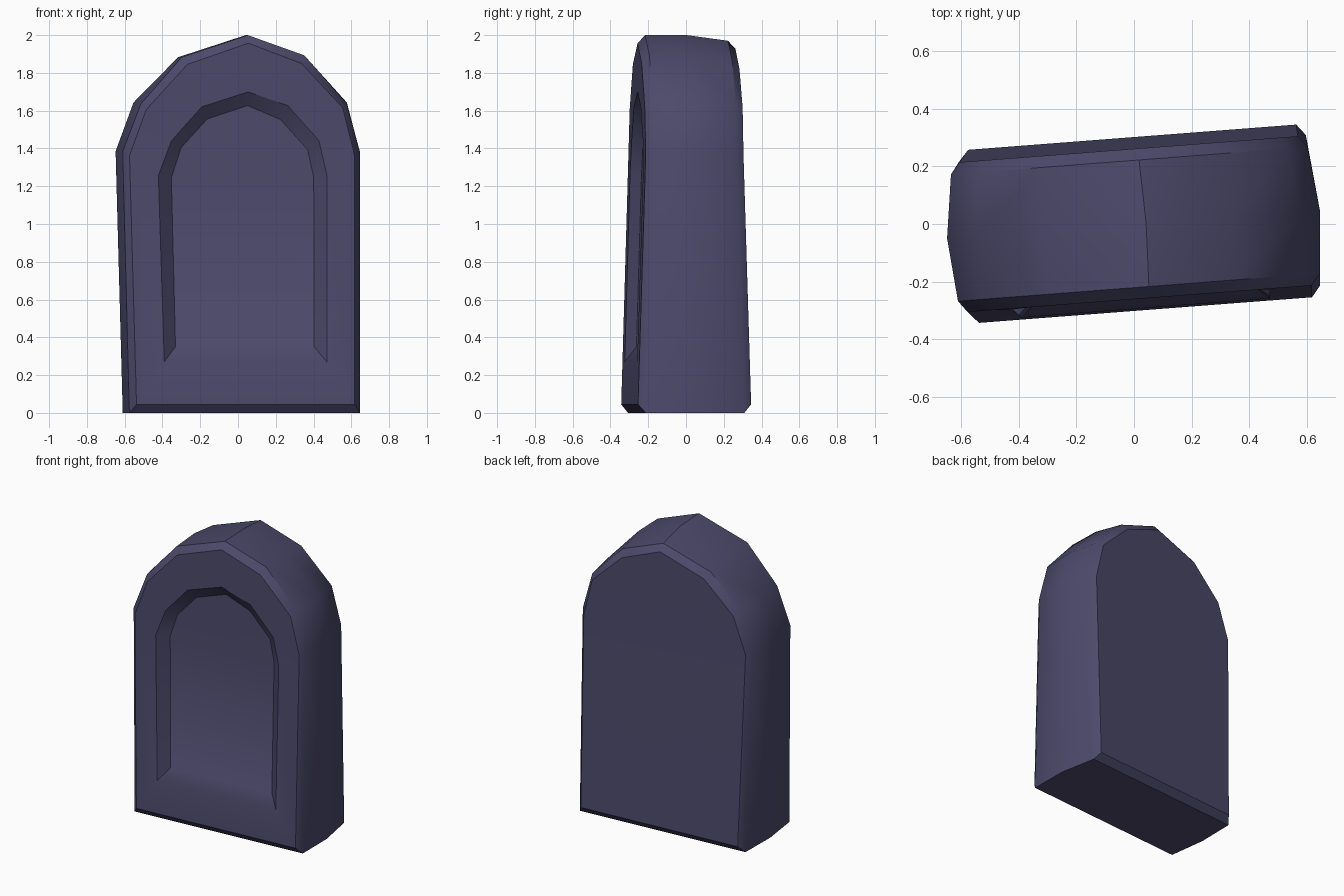
import bpy, bmesh, math
from mathutils import Matrix

if "Cube" in bpy.data.objects:
    bpy.data.objects.remove(bpy.data.objects["Cube"])

TURN = math.radians(4.4)   # stone stands slightly twisted

stone = bpy.data.materials.new("dark slate purple")
stone.diffuse_color = (0.073, 0.068, 0.147, 1)
stone.use_nodes = True
stone.node_tree.nodes["Principled BSDF"].inputs["Base Color"].default_value = stone.diffuse_color


def face_depth(z):
    """Half thickness: legs taper upward, the arch stays constant."""
    return 0.302 - 0.042 * min(z, 1.36) / 1.36


# Arched outlines as (x, z), bottom left over the top to bottom right
outer = [(-.597, 0), (-.629, 1.385), (-.532, 1.637), (-.316, 1.883), (.035, 2.0),
         (.335, 1.893), (.56, 1.64), (.63, 1.385), (.627, 0)]
middle = [(-.612, 0), (-.65, 1.385), (-.555, 1.643), (-.318, 1.883), (.042, 2.0),
          (.343, 1.895), (.578, 1.643), (.646, 1.385), (.646, 0)]
inner = [(-.562, .045), (-.596, 1.362), (-.507, 1.606), (-.289, 1.845), (.035, 1.957),
         (.317, 1.85), (.536, 1.616), (.599, 1.362), (.596, .045)]
recess_rim = [(-.414, .27), (-.443, 1.256), (-.373, 1.441), (-.213, 1.62), (.035, 1.70),
              (.244, 1.627), (.41, 1.441), (.452, 1.256), (.449, .27)]
recess_floor = [(-.35, .35), (-.37, 1.245), (-.318, 1.404), (-.179, 1.556), (.035, 1.627),
                (.21, 1.553), (.354, 1.394), (.386, 1.245), (.386, .35)]


def lowered(ring):
    """Back outlines: same arch, a little lower and narrower."""
    return [(x * 0.985, z - (0.03 if z > 1.8 else 0)) for x, z in ring]


# Outlines from recess floor, around the body, to the back face
loops = [
    (recess_floor, lambda z: -face_depth(z) + 0.055),
    (recess_rim, lambda z: -face_depth(z)),
    (inner, lambda z: -face_depth(z)),
    (outer, lambda z: -face_depth(z) + 0.04),
    (middle, lambda z: 0.0),
    (lowered(outer), lambda z: face_depth(z) - 0.04),
    (lowered(inner), lambda z: face_depth(z)),
]

# Gravestone body with recessed panel
bm = bmesh.new()
rings = [[bm.verts.new((x, depth(z), z)) for x, z in ring] for ring, depth in loops]
for a, b in zip(rings, rings[1:]):
    n = len(a)
    for i in range(n):
        j = (i + 1) % n
        bm.faces.new((a[i], a[j], b[j], b[i]))
for ring in (rings[0], rings[-1]):
    # split caps where the taper ends, so every face is flat
    bm.faces.new((ring[0], ring[1], ring[-2], ring[-1]))
    bm.faces.new(ring[1:-1])
bmesh.ops.recalc_face_normals(bm, faces=bm.faces)
bmesh.ops.rotate(bm, cent=(0, 0, 0), matrix=Matrix.Rotation(TURN, 3, 'Z'), verts=bm.verts)

mesh = bpy.data.meshes.new("gravestone")
bm.to_mesh(mesh)
bm.free()
mesh.materials.append(stone)
obj = bpy.data.objects.new("gravestone", mesh)
bpy.context.collection.objects.link(obj)
bpy.context.view_layer.objects.active = obj
obj.select_set(True)
bpy.ops.object.shade_smooth_by_angle(angle=math.radians(36))
